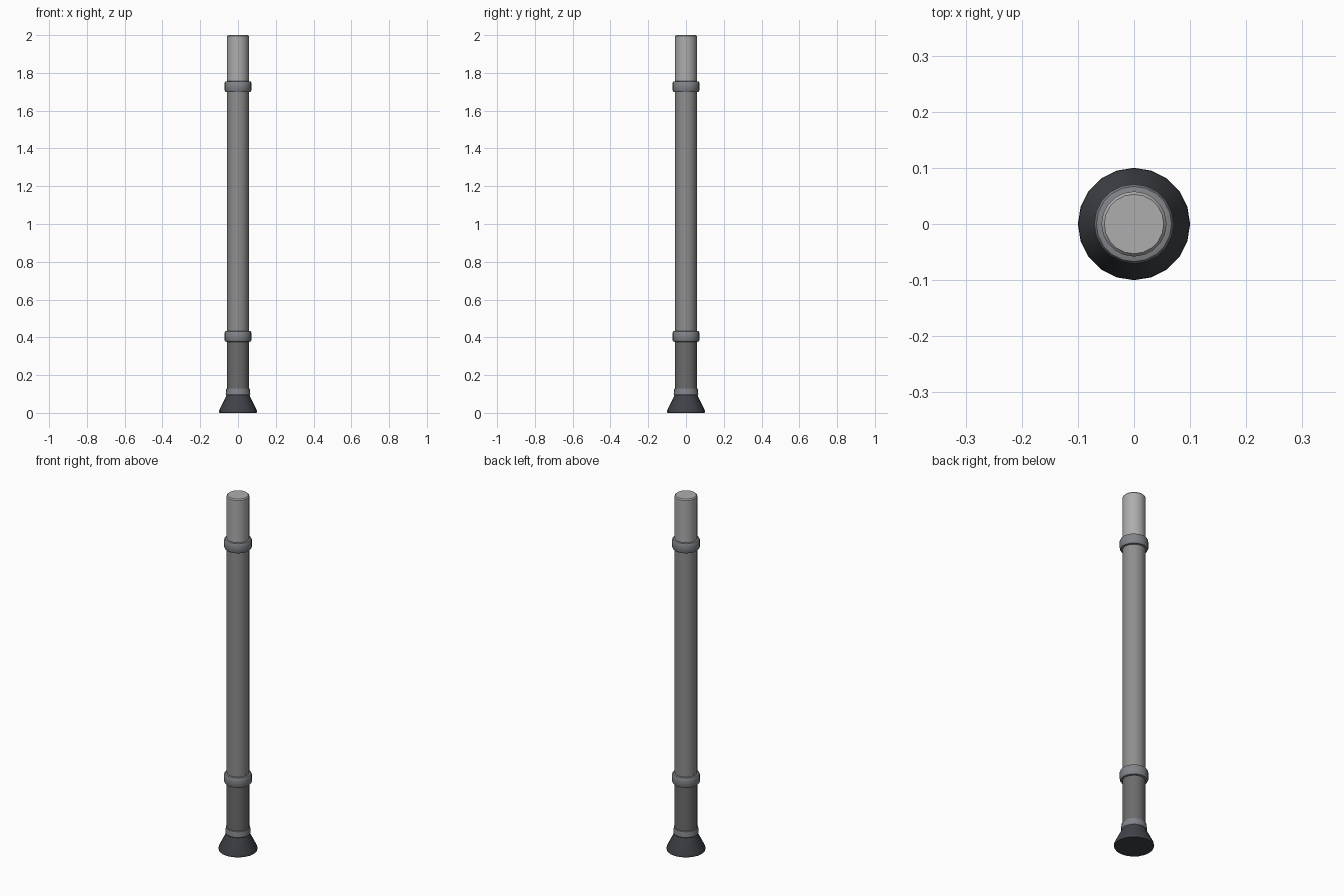
import bpy, bmesh, math
from mathutils import Matrix

if "Cube" in bpy.data.objects:
    bpy.data.objects.remove(bpy.data.objects["Cube"])

SIDES = 20

def material(name, r, g, b):
    m = bpy.data.materials.new(name)
    m.diffuse_color = (r, g, b, 1)
    m.use_nodes = True
    m.node_tree.nodes["Principled BSDF"].inputs["Base Color"].default_value = m.diffuse_color
    return m

def lathe(name, profile, mat):
    """Closed turned solid from (radius, z) points, capped at both ends."""
    bm = bmesh.new()
    rings = []
    for r, z in profile:
        rings.append([bm.verts.new((r * math.cos(2 * math.pi * i / SIDES),
                                    r * math.sin(2 * math.pi * i / SIDES), z))
                      for i in range(SIDES)])
    for a, b in zip(rings, rings[1:]):
        for i in range(SIDES):
            j = (i + 1) % SIDES
            bm.faces.new((a[i], a[j], b[j], b[i]))
    bm.faces.new(rings[0][::-1])
    bm.faces.new(rings[-1])
    bmesh.ops.recalc_face_normals(bm, faces=bm.faces)
    me = bpy.data.meshes.new(name)
    bm.to_mesh(me)
    bm.free()
    ob = bpy.data.objects.new(name, me)
    bpy.context.collection.objects.link(ob)
    me.materials.append(mat)
    bpy.ops.object.select_all(action='DESELECT')
    ob.select_set(True)
    bpy.context.view_layer.objects.active = ob
    bpy.ops.object.shade_smooth_by_angle(angle=math.radians(30))
    return ob

rubber = material("rubber", 0.05, 0.055, 0.065)
steel = material("steel", 0.22, 0.23, 0.25)
low = material("shaft_dark", 0.15, 0.15, 0.15)
mid = material("shaft_mid", 0.27, 0.27, 0.27)
high = material("shaft_light", 0.42, 0.42, 0.42)

# Shaft in three sections, darkening towards the foot
lathe("lower_shaft", [(0.058, 0.05), (0.058, 0.41)], low)
lathe("middle_shaft", [(0.058, 0.41), (0.058, 1.73)], mid)
lathe("upper_shaft", [(0.058, 1.73), (0.058, 1.994), (0.053, 2.0)], high)

# Chamfered clamp collars
for name, z in (("lower_collar", 0.405), ("upper_collar", 1.727)):
    lathe(name, [(0.058, z - 0.029), (0.067, z - 0.027), (0.071, z - 0.02),
                 (0.071, z + 0.02), (0.067, z + 0.027), (0.058, z + 0.029)], steel)

# Flared foot and the ring above it
lathe("foot", [(0.098, 0), (0.1, 0.004), (0.099, 0.015), (0.064, 0.085), (0.06, 0.1)], rubber)
lathe("foot_ring", [(0.06, 0.09), (0.065, 0.1), (0.062, 0.128), (0.057, 0.13)], steel)
